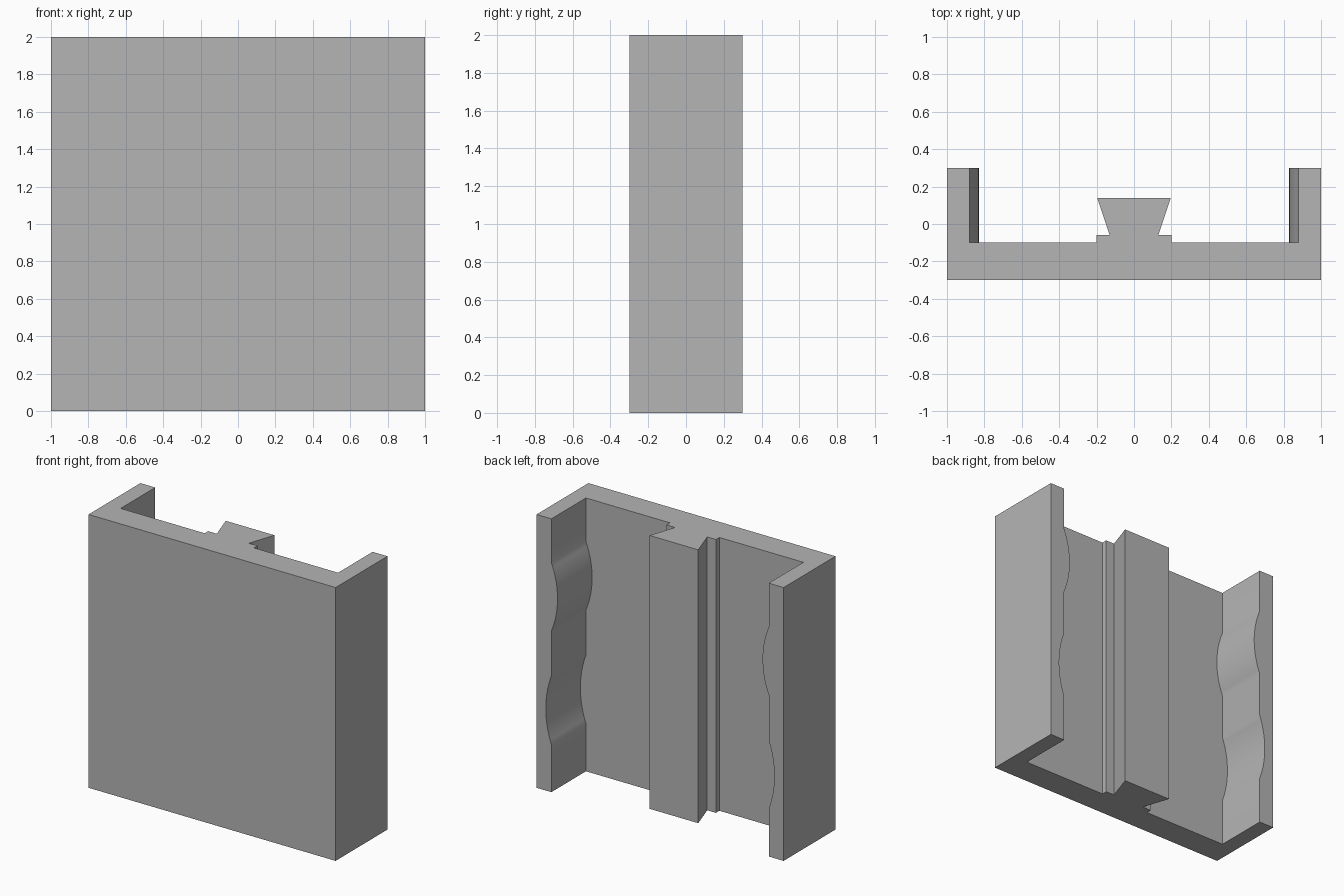
import bpy, bmesh, math
from mathutils import Vector

cube = bpy.data.objects.get("Cube")
if cube:
    bpy.data.objects.remove(cube, do_unlink=True)

SIZE, DEPTH = 2.0, 0.6
FLOOR_Y = -0.1      # back surface of the plate
WALL_X = 0.88       # inner face of the side walls

grey = bpy.data.materials.new("grey")
grey.use_nodes = True
colour = (0.46, 0.46, 0.46, 1)
grey.diffuse_color = colour
grey.node_tree.nodes["Principled BSDF"].inputs["Base Color"].default_value = colour


def prism(name, points, offset):
    """Extrude a closed 3D outline along an offset."""
    bm = bmesh.new()
    face = bm.faces.new([bm.verts.new(p) for p in points])
    ext = bmesh.ops.extrude_face_region(bm, geom=[face])["geom"]
    bmesh.ops.translate(bm, vec=Vector(offset),
                        verts=[g for g in ext if isinstance(g, bmesh.types.BMVert)])
    # the extrusion may leave the start cap behind or consume it
    if not face.is_valid:
        bmesh.ops.holes_fill(bm, edges=bm.edges)
    bmesh.ops.recalc_face_normals(bm, faces=bm.faces)
    mesh = bpy.data.meshes.new(name)
    bm.to_mesh(mesh)
    bm.free()
    mesh.materials.append(grey)
    obj = bpy.data.objects.new(name, mesh)
    bpy.context.collection.objects.link(obj)
    return obj


def subtract(target, cutter):
    """Cut one solid from another and discard the cutter."""
    cutter.hide_render = True
    mod = target.modifiers.new("cut", 'BOOLEAN')
    mod.operation, mod.solver, mod.object = 'DIFFERENCE', 'EXACT', cutter
    bpy.context.view_layer.objects.active = target
    bpy.ops.object.modifier_apply(modifier=mod.name)
    bpy.data.objects.remove(cutter, do_unlink=True)


def arc(z_mid, rise, half=0.25, steps=16):
    """Shallow circular arc on the wall; positive rise bulges inward."""
    radius = (half ** 2 + rise ** 2) / (2 * abs(rise))
    top = math.asin(half / radius)
    sign = math.copysign(1, rise)
    pts = []
    for i in range(steps + 1):
        a = top * (2 * i / steps - 1)
        height = radius * (math.cos(a) - math.cos(top))
        pts.append((WALL_X - sign * height, z_mid + radius * math.sin(a)))
    return pts


# Cavity between the walls: a groove low down and a bulge higher up
wall = [(WALL_X, -0.1)] + arc(0.6, -0.045) + arc(1.43, 0.05) + [(WALL_X, SIZE + 0.1)]
outline = wall + [(-x, z) for x, z in reversed(wall)]
cavity = prism("cavity_cutter", [(x, FLOOR_Y, z) for x, z in outline], (0, 0.6, 0))

# Dovetail rail on a low pad, left standing in the cavity
half = [(0.2, -0.2), (0.2, -0.06), (0.13, -0.06), (0.197, 0.14)]
rail = prism("rail_shape",
             [(x, y, -0.2) for x, y in half + [(-x, y) for x, y in reversed(half)]],
             (0, 0, SIZE + 0.4))
subtract(cavity, rail)

# Solid block, hollowed out from the back
w, d = SIZE / 2, DEPTH / 2
bracket = prism("channel_bracket",
                [(-w, -d, 0), (w, -d, 0), (w, d, 0), (-w, d, 0)], (0, 0, SIZE))
subtract(bracket, cavity)

# Smooth wall curves, sharp corners
bpy.ops.object.select_all(action='DESELECT')
bracket.select_set(True)
bpy.context.view_layer.objects.active = bracket
bpy.ops.object.shade_smooth_by_angle(angle=math.radians(30))
